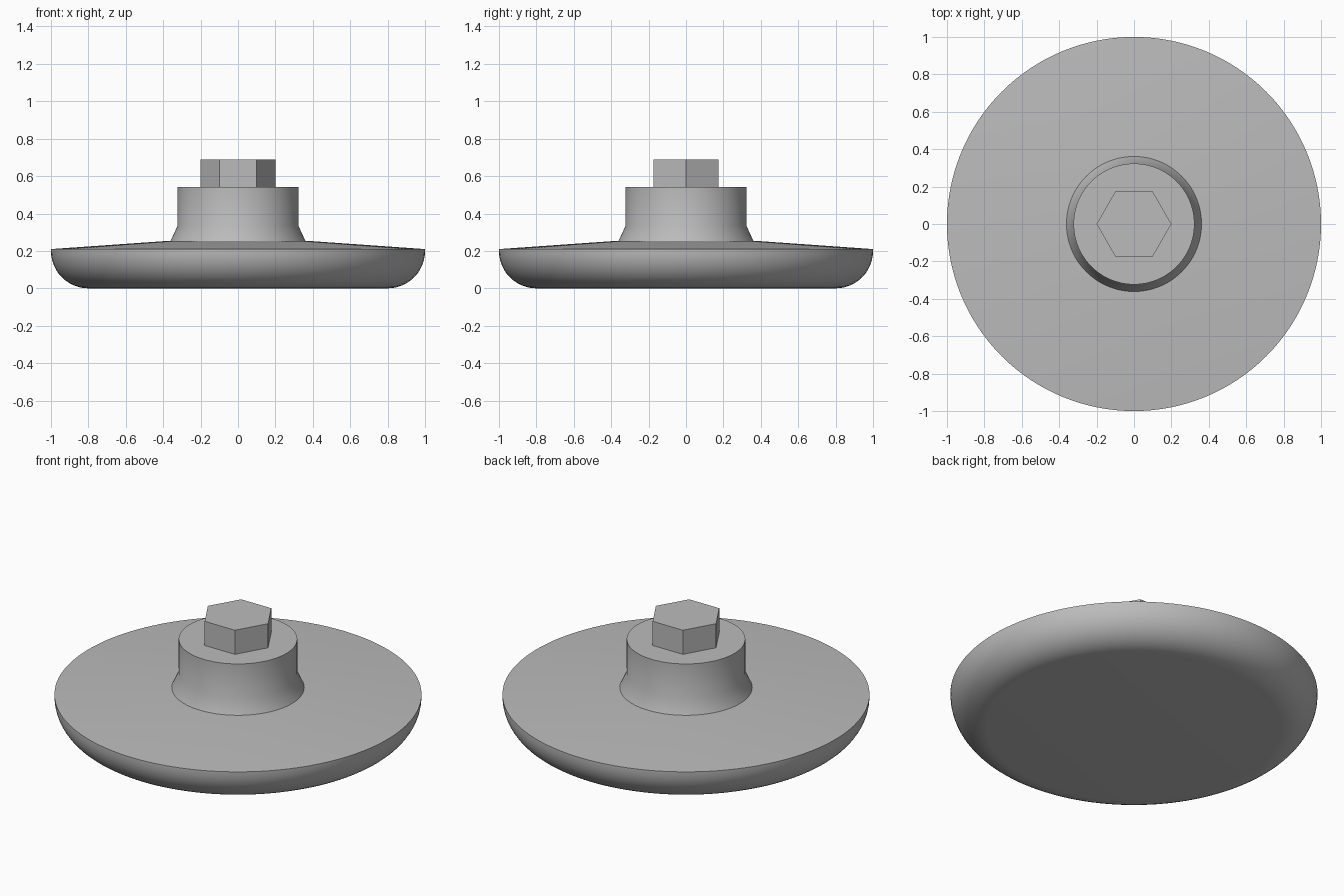
import bpy, bmesh
from math import sin, cos, pi, radians

cube = bpy.data.objects.get("Cube")
if cube:
    bpy.data.objects.remove(cube, do_unlink=True)

grey = bpy.data.materials.new("plain grey")
grey.use_nodes = True
colour = (0.5, 0.5, 0.5, 1)
grey.diffuse_color = colour
grey.node_tree.nodes["Principled BSDF"].inputs["Base Color"].default_value = colour


def turned(name, profile, sides, smooth=True):
    """Revolve an (r, z) profile, listed bottom to top, and cap both ends."""
    bm = bmesh.new()
    rings = [[bm.verts.new((r * cos(2 * pi * i / sides), r * sin(2 * pi * i / sides), z))
              for i in range(sides)] for r, z in profile]
    for low, high in zip(rings, rings[1:]):
        for i in range(sides):
            j = (i + 1) % sides
            bm.faces.new((low[i], low[j], high[j], high[i]))
    bm.faces.new(rings[0][::-1])
    bm.faces.new(rings[-1])
    mesh = bpy.data.meshes.new(name)
    bm.to_mesh(mesh)
    bm.free()
    mesh.materials.append(grey)
    obj = bpy.data.objects.new(name, mesh)
    bpy.context.collection.objects.link(obj)
    if smooth:
        bpy.ops.object.select_all(action="DESELECT")
        obj.select_set(True)
        bpy.context.view_layer.objects.active = obj
        bpy.ops.object.shade_smooth_by_angle(angle=radians(35))
    return obj


# Wide round base: rounded lower edge, shallow cone on top
edge = 0.2
rounding = [(1 - edge + edge * sin(a), edge - edge * cos(a))
            for a in (i * pi / 24 for i in range(13))]
turned("base_disc", rounding + [(1, 0.21), (0.4, 0.252), (0.3, 0.252)], 128)

# Hub with a flared foot
turned("hub", [(0.362, 0.25), (0.323, 0.335), (0.323, 0.543)], 96)

# Hexagonal drive head
turned("hex_head", [(0.2, 0.54), (0.2, 0.688)], 6, smooth=False)
